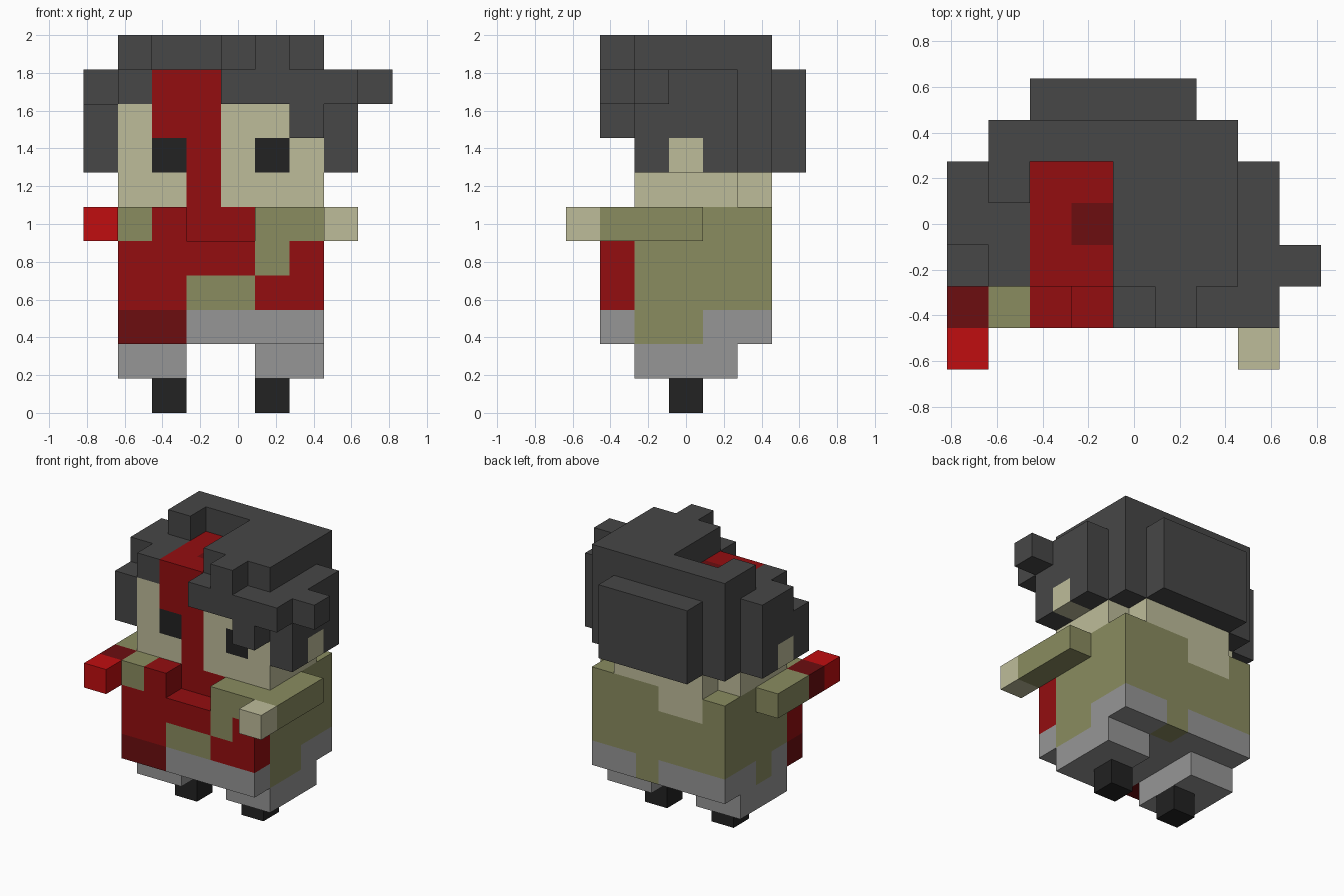
import bpy, bmesh
from mathutils import Vector

cube = bpy.data.objects.get("Cube")
if cube:
    bpy.data.objects.remove(cube, do_unlink=True)

U = 2 / 11                                # edge length of one block
ORIGIN = Vector((-4.5, -3.5, 0))          # grid corner, in blocks


def make_material(name, hex_code):
    def linear(c):
        return c / 12.92 if c <= 0.04045 else ((c + 0.055) / 1.055) ** 2.4
    rgb = [linear(int(hex_code[i:i + 2], 16) / 255) for i in (0, 2, 4)]
    mat = bpy.data.materials.new(name)
    mat.use_nodes = True
    mat.diffuse_color = (*rgb, 1)
    bsdf = mat.node_tree.nodes["Principled BSDF"]
    bsdf.inputs["Base Color"].default_value = (*rgb, 1)
    bsdf.inputs["Roughness"].default_value = 0.9
    return mat


MATS = {n: make_material(n, h) for n, h in {
    "charcoal": "474747", "black": "222222", "grey": "969696",
    "olive": "8a8c60", "skin": "bebc9a", "red": "940d10",
    "dark red": "6c0d10", "bright red": "c00d10"}.items()}


def blocks(*boxes):
    """Fill inclusive block ranges (x, y, z); later boxes repaint earlier ones, None carves."""
    cells = {}
    for colour, x0, x1, y0, y1, z0, z1 in boxes:
        for x in range(x0, x1 + 1):
            for y in range(y0, y1 + 1):
                for z in range(z0, z1 + 1):
                    if colour:
                        cells[x, y, z] = colour
                    else:
                        cells.pop((x, y, z), None)
    return cells


def mirrored(cells):
    return {(7 - x, y, z): c for (x, y, z), c in cells.items()}


parts = {}

# Feet, legs and arms
parts["left_foot"] = blocks(("black", 5, 5, 3, 3, 0, 0))
parts["left_leg"] = blocks(("grey", 5, 6, 2, 4, 1, 1))
parts["left_arm"] = blocks(("olive", 7, 7, 1, 3, 5, 5), ("skin", 7, 7, 0, 0, 5, 5))
for part in ("foot", "leg", "arm"):
    parts["right_" + part] = mirrored(parts["left_" + part])
parts["right_arm"].update(blocks(("dark red", 0, 0, 1, 1, 5, 5),
                                 ("bright red", 0, 0, 0, 0, 5, 5)))

# Torso: tunic, grey hem, torn edges and red front
parts["torso"] = blocks(
    ("olive", 1, 6, 1, 5, 3, 5),
    (None, 3, 4, 1, 1, 5, 5),
    ("grey", 1, 6, 1, 5, 2, 2),
    ("olive", 6, 6, 2, 3, 2, 2),
    ("olive", 1, 1, 3, 3, 2, 2),
    ("olive", 4, 4, 5, 5, 2, 2),
    ("dark red", 1, 2, 1, 1, 2, 2),
    ("red", 1, 6, 1, 1, 3, 4),
    ("olive", 3, 4, 1, 1, 3, 3),
    ("olive", 5, 5, 1, 1, 4, 4),
    ("red", 2, 2, 1, 1, 5, 5),
    ("red", 3, 4, 2, 2, 5, 5),
    ("skin", 2, 3, 5, 5, 5, 5))

# Head: face, eyes and the red streak running over the crown
parts["head"] = blocks(
    ("skin", 1, 6, 2, 4, 6, 8),
    ("skin", 2, 5, 5, 5, 6, 6),
    ("black", 2, 2, 2, 2, 7, 7),
    ("black", 5, 5, 2, 2, 7, 7),
    ("red", 3, 3, 2, 2, 6, 8),
    ("red", 2, 2, 2, 2, 8, 8),
    ("red", 2, 3, 2, 4, 9, 9),
    ("dark red", 3, 3, 3, 3, 9, 9))

# Hair
parts["hair_cap"] = blocks(
    ("charcoal", 1, 6, 5, 5, 7, 10),
    ("charcoal", 4, 6, 2, 4, 9, 10),
    ("charcoal", 1, 1, 2, 4, 9, 9),
    ("charcoal", 1, 1, 4, 4, 10, 10))
parts["hair_fringe"] = blocks(
    ("charcoal", 4, 7, 1, 1, 9, 9),
    ("charcoal", 5, 5, 1, 1, 10, 10),
    ("charcoal", 6, 6, 1, 1, 8, 8))
parts["hair_back"] = blocks(("charcoal", 2, 5, 6, 6, 7, 9))
parts["hair_left_side"] = blocks(
    ("charcoal", 7, 7, 2, 4, 7, 9),
    ("charcoal", 8, 8, 2, 2, 9, 9),
    ("skin", 7, 7, 3, 3, 7, 7))
parts["hair_right_side"] = blocks(
    ("charcoal", 0, 0, 2, 4, 7, 8),
    ("charcoal", 0, 0, 3, 4, 9, 9),
    ("skin", 0, 0, 3, 3, 7, 7))

FILLED = set().union(*parts.values())


def build(name, cells):
    """Make a mesh from the outward block faces that no other block covers."""
    bm = bmesh.new()
    colours = sorted(set(cells.values()))
    verts = {}
    for cell, colour in cells.items():
        centre = Vector(cell) + Vector((0.5, 0.5, 0.5))
        for axis in range(3):
            for sign in (-1, 1):
                n = Vector((0, 0, 0))
                n[axis] = sign
                if tuple(int(c + d) for c, d in zip(cell, n)) in FILLED:
                    continue
                a = Vector((0, 0, 0))
                a[(axis + 1) % 3] = 1
                b = n.cross(a)
                quad = []
                for s, t in ((-1, -1), (1, -1), (1, 1), (-1, 1)):
                    p = centre + (n + a * s + b * t) / 2
                    key = tuple(round(c) for c in p)
                    if key not in verts:
                        verts[key] = bm.verts.new((p + ORIGIN) * U)
                    quad.append(verts[key])
                bm.faces.new(quad).material_index = colours.index(colour)
    mesh = bpy.data.meshes.new(name)
    bm.to_mesh(mesh)
    bm.free()
    for colour in colours:
        mesh.materials.append(MATS[colour])
    bpy.context.collection.objects.link(bpy.data.objects.new(name, mesh))


for name, cells in parts.items():
    build(name, cells)
